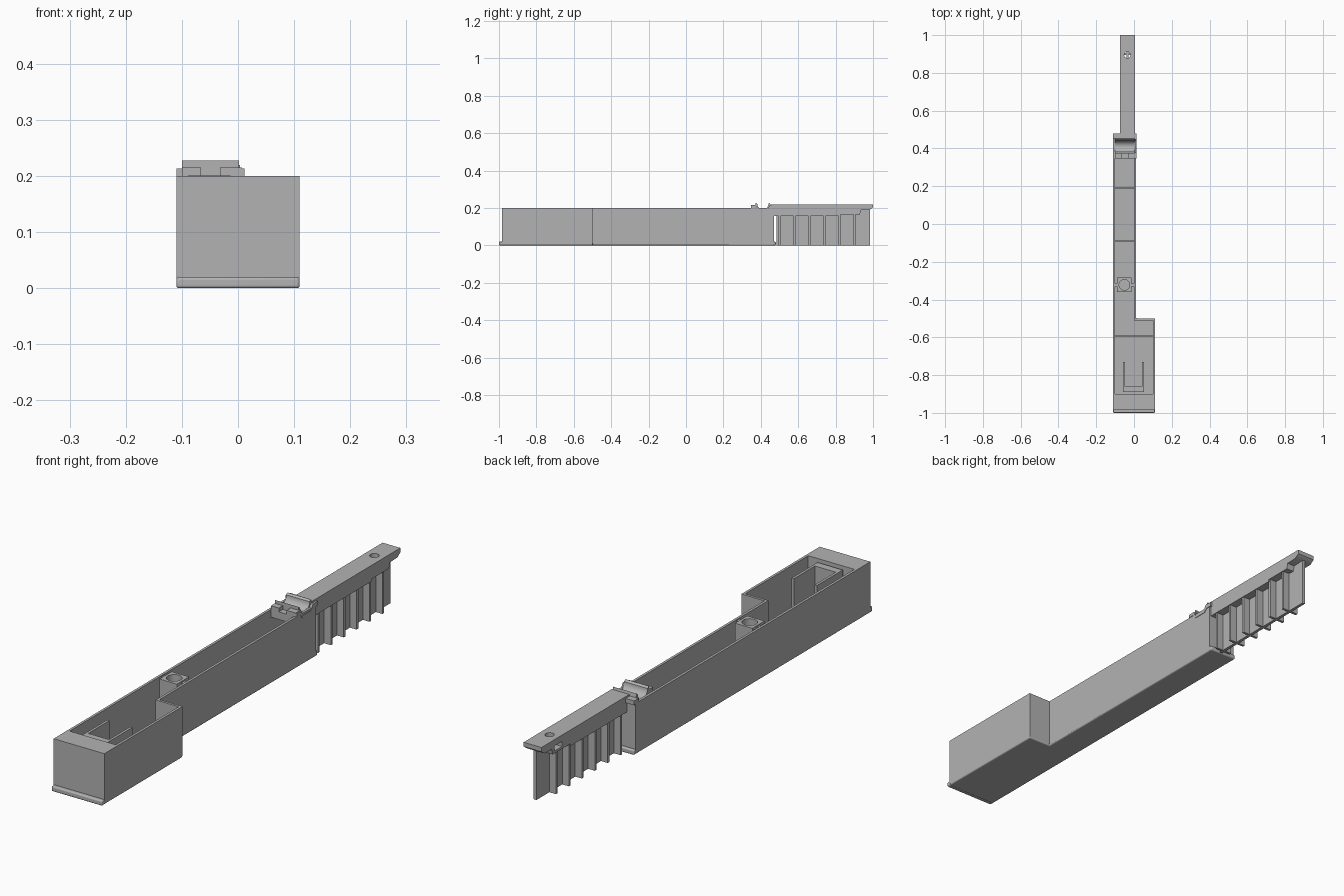
import bpy, bmesh, math
from mathutils import Matrix, Vector

old = bpy.data.objects.get("Cube")
if old:
    bpy.data.objects.remove(old)

grey = bpy.data.materials.new("plain grey")
grey.use_nodes = True
tone = (0.45, 0.45, 0.45, 1)
grey.diffuse_color = tone
grey.node_tree.nodes["Principled BSDF"].inputs["Base Color"].default_value = tone


def finish(name, bm):
    bmesh.ops.recalc_face_normals(bm, faces=bm.faces)
    mesh = bpy.data.meshes.new(name)
    bm.to_mesh(mesh)
    bm.free()
    mesh.materials.append(grey)
    ob = bpy.data.objects.new(name, mesh)
    bpy.context.collection.objects.link(ob)
    return ob


def box(name, x0, x1, y0, y1, z0, z1):
    bm = bmesh.new()
    bmesh.ops.create_cube(bm, size=1)
    for v in bm.verts:
        v.co = Vector((x0 + (v.co.x + .5) * (x1 - x0),
                       y0 + (v.co.y + .5) * (y1 - y0),
                       z0 + (v.co.z + .5) * (z1 - z0)))
    return finish(name, bm)


def extrude(bm, faces, offset):
    out = bmesh.ops.extrude_face_region(bm, geom=faces)["geom"]
    bmesh.ops.translate(bm, vec=offset,
                        verts=[g for g in out if isinstance(g, bmesh.types.BMVert)])
    # the starting faces stay as the closed underside
    missing = [f for f in faces if not f.is_valid]
    return missing


def prism_xy(name, outline, z0, z1):
    bm = bmesh.new()
    low = [bm.verts.new((x, y, z0)) for x, y in outline]
    high = [bm.verts.new((x, y, z1)) for x, y in outline]
    skin(bm, low, high)
    bm.faces.new(low)
    bm.faces.new(high)
    return finish(name, bm)


def prism_yz(name, profile, x0, x1):
    bm = bmesh.new()
    a = [bm.verts.new((x0, y, z)) for y, z in profile]
    b = [bm.verts.new((x1, y, z)) for y, z in profile]
    skin(bm, a, b)
    bm.faces.new(a)
    bm.faces.new(b)
    return finish(name, bm)


def skin(bm, a, b):
    n = len(a)
    for i in range(n):
        j = (i + 1) % n
        bm.faces.new((a[i], a[j], b[j], b[i]))


def ring(name, outer, inner, z0, z1):
    bm = bmesh.new()
    loops = [[bm.verts.new((x, y, z)) for x, y in pts]
             for pts, z in ((outer, z0), (outer, z1), (inner, z1), (inner, z0))]
    for i in range(4):
        skin(bm, loops[i], loops[(i + 1) % 4])
    return finish(name, bm)


def cut(target, cutter):
    mod = target.modifiers.new("cut", "BOOLEAN")
    mod.operation = "DIFFERENCE"
    mod.solver = "EXACT"
    mod.object = cutter
    bpy.context.view_layer.objects.active = target
    bpy.ops.object.modifier_apply(modifier=mod.name)
    bpy.data.objects.remove(cutter)


def circle(cx, cy, r, n=32):
    return [(cx + r * math.cos(2 * math.pi * i / n),
             cy + r * math.sin(2 * math.pi * i / n)) for i in range(n)]


# L-shaped open tray: walls with a solid front end, and a floor
outer = [(-.11, -.985), (.11, -.985), (.11, -.5), (.01, -.5), (.01, .47), (-.11, .47)]
inner = [(-.1, -.9), (.1, -.9), (.1, -.51), (0, -.51), (0, .46), (-.1, .46)]
ring("tray_walls", outer, inner, .006, .2)
floor = prism_xy("tray_floor", outer, 0, .012)
bevel = floor.modifiers.new("soft edge", "BEVEL")
bevel.width = .005
bevel.segments = 3

# Rounded lips at the foot of both end walls
for name, x1, y0, y1 in (("front_lip", .11, -1, -.98), ("back_lip", .01, .46, .48)):
    lip = box(name, -.11, x1, y0, y1, 0, .02)
    bevel = lip.modifiers.new("soft edge", "BEVEL")
    bevel.width = .005
    bevel.segments = 3

# Low ribs across the floor
for y, x1 in ((-.595, .1), (-.09, 0), (.19, 0)):
    box("floor_rib", -.1, x1, y - .004, y + .004, .01, .03)

# Tall U-shaped pocket in the wide end
prism_xy("pocket_wall",
         [(-.057, -.89), (.053, -.89), (.053, -.73), (.043, -.73), (.043, -.86),
          (-.047, -.86), (-.047, -.73), (-.057, -.73)], .01, .19)

# Square screw post with a round bore
bore = circle(-.051, -.322, .028)
square = []
for x, y in bore:
    dx, dy = x + .051, y + .322
    k = .038 / max(abs(dx), abs(dy))
    square.append((-.051 + dx * k, -.322 + dy * k))
ring("screw_post", square, bore, .01, .201)
box("post_web", -.102, -.088, -.33, -.314, .01, .196)
box("post_web", -.014, .002, -.33, -.314, .01, .196)

# Half-round cradle that carries a cross pin
arc = [(.411 + .03 * math.cos(a), .222 + .03 * math.sin(a))
       for a in [math.pi * (1 + i / 16) for i in range(17)]]
profile = [(.372, .228)] + arc + [(.449, .228), (.455, .2), (.44, .183), (.383, .183), (.372, .195)]
cradle = prism_yz("pin_cradle", profile, -.1, .002)
box("cradle_tab", -.1, -.066, .347, .38, .17, .215)
box("cradle_tab", -.032, .007, .347, .38, .17, .215)
box("cradle_ledge", -.1, .002, .347, .38, .17, .2)
prism_yz("cradle_saddle",
         [(.347, .2), (.347, .213), (.376, .213), (.386, .192), (.436, .192), (.447, .213),
          (.478, .213), (.478, .2), (.458, .2), (.44, .183), (.383, .183), (.37, .2)], .002, .012)
box("cradle_back", -.11, .012, .452, .478, .196, .213)

# Long arm with a stepped underside, screw hole and side slot
arm = prism_yz("arm",
               [(.455, .22), (1, .22), (1, .203), (.982, .19), (.935, .188), (.93, .166),
                (.82, .166), (.82, .157), (.47, .157), (.47, .2), (.455, .2)], -.073, .004)
cut(arm, prism_xy("hole_cutter", circle(-.035, .895, .017), .1, .3))
cut(arm, box("slot_cutter", -.1, -.017, .872, .918, .175, .195))

# Central web with ribs on both sides
box("arm_web", -.041, -.029, .485, .985, 0, .168)
for i in range(6):
    y = .5 + .08 * i
    box("arm_rib", -.07, 0, y - .005, y + .005, 0, .168)
box("arm_end_block", -.041, -.029, .93, .985, .15, .195)

# Crisp edges, smooth curves
for ob in bpy.context.scene.objects:
    if ob.type == "MESH" and ob.name.split(".")[0] in ("screw_post", "pin_cradle", "tray_floor",
                                                       "front_lip", "back_lip", "arm"):
        bpy.ops.object.select_all(action="DESELECT")
        ob.select_set(True)
        bpy.context.view_layer.objects.active = ob
        bpy.ops.object.shade_smooth_by_angle(angle=math.radians(35))
